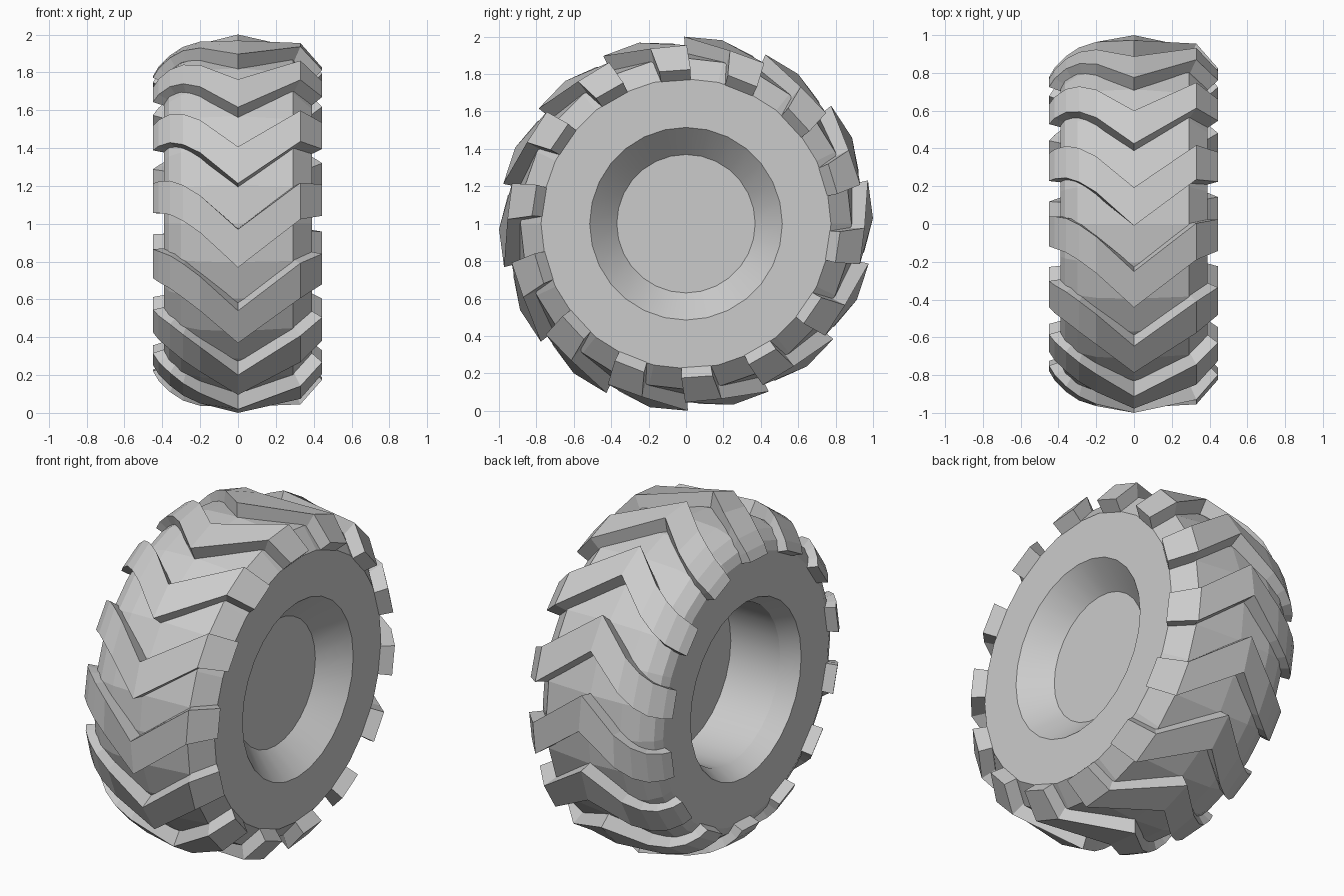
import bpy
import bmesh
from math import sin, cos, pi, radians

if "Cube" in bpy.data.objects:
    bpy.data.objects.remove(bpy.data.objects["Cube"], do_unlink=True)

LUGS = 14
SEGMENTS = 28

grey = bpy.data.materials.new("rubber grey")
grey.use_nodes = True
grey.diffuse_color = (0.6, 0.6, 0.6, 1)
grey.node_tree.nodes["Principled BSDF"].inputs["Base Color"].default_value = (0.6, 0.6, 0.6, 1)


def polar(x, r, angle):
    """Point on the wheel: angle 0 is the front, rising upward."""
    return (x, -r * cos(angle), 1 + r * sin(angle))


def finish(name, bm, smooth=False):
    mesh = bpy.data.meshes.new(name)
    bm.to_mesh(mesh)
    bm.free()
    mesh.materials.append(grey)
    obj = bpy.data.objects.new(name, mesh)
    bpy.context.collection.objects.link(obj)
    if smooth:
        bpy.ops.object.select_all(action="DESELECT")
        obj.select_set(True)
        bpy.context.view_layer.objects.active = obj
        bpy.ops.object.shade_smooth_by_angle(angle=radians(25))
    return obj


def lathe(name, profile, smooth=False):
    """Spin an (x, radius) profile around the axle."""
    bm = bmesh.new()
    rings = [[bm.verts.new(polar(x, r, 2 * pi * j / SEGMENTS)) for j in range(SEGMENTS)]
             for x, r in profile]
    for a, b in zip(rings, rings[1:]):
        for j in range(SEGMENTS):
            k = (j + 1) % SEGMENTS
            bm.faces.new((a[j], b[j], b[k], a[k]))
    bmesh.ops.remove_doubles(bm, verts=bm.verts, dist=1e-5)
    return finish(name, bm, smooth)


# Tyre carcass: rounded shoulder on one side, bevelled on the other
lathe("tyre_body", [(-0.39, 0.515), (-0.39, 0.77), (-0.365, 0.82), (-0.3, 0.87),
                    (-0.2, 0.9), (0, 0.912), (0.29, 0.885), (0.39, 0.775), (0.39, 0.515)])

# Wheel recesses: deep barrel on one side, shallow dish on the other
lathe("deep_recess", [(0.03, 0), (0.03, 0.46), (-0.29, 0.46), (-0.39, 0.515)], True)
lathe("dished_recess", [(0.39, 0.515), (0.245, 0.37), (0.245, 0)], True)

# Chevron lug stations: outer x, outer radius, inner x, inner radius, sweep in degrees
STATIONS = [
    (-0.45, 0.78, -0.385, 0.755, 17.5),
    (-0.42, 0.83, -0.36, 0.79, 17.3),
    (-0.36, 0.89, -0.32, 0.82, 16.5),
    (-0.29, 0.935, -0.27, 0.85, 14.3),
    (-0.2, 0.965, -0.2, 0.87, 10.6),
    (0, 1.0, 0, 0.88, 0),
    (0.33, 0.955, 0.285, 0.85, 14.8),
    (0.445, 0.825, 0.385, 0.765, 16.3),
]
LUG_LOW, LUG_HIGH = -13.4, -1.7

for n in range(LUGS):
    bm = bmesh.new()
    sections = []
    for xo, ro, xi, ri, sweep in STATIONS:
        turn = 360 * n / LUGS + sweep
        low, high = radians(turn + LUG_LOW), radians(turn + LUG_HIGH)
        corners = (polar(xo, ro, low), polar(xo, ro, high),
                   polar(xi, ri, high), polar(xi, ri, low))
        sections.append([bm.verts.new(c) for c in corners])
    for a, b in zip(sections, sections[1:]):
        for i in range(4):
            k = (i + 1) % 4
            bm.faces.new((a[i], b[i], b[k], a[k]))
    bm.faces.new(sections[0])
    bm.faces.new(sections[-1][::-1])
    bmesh.ops.recalc_face_normals(bm, faces=bm.faces)
    finish(f"tread_lug_{n + 1}", bm)
